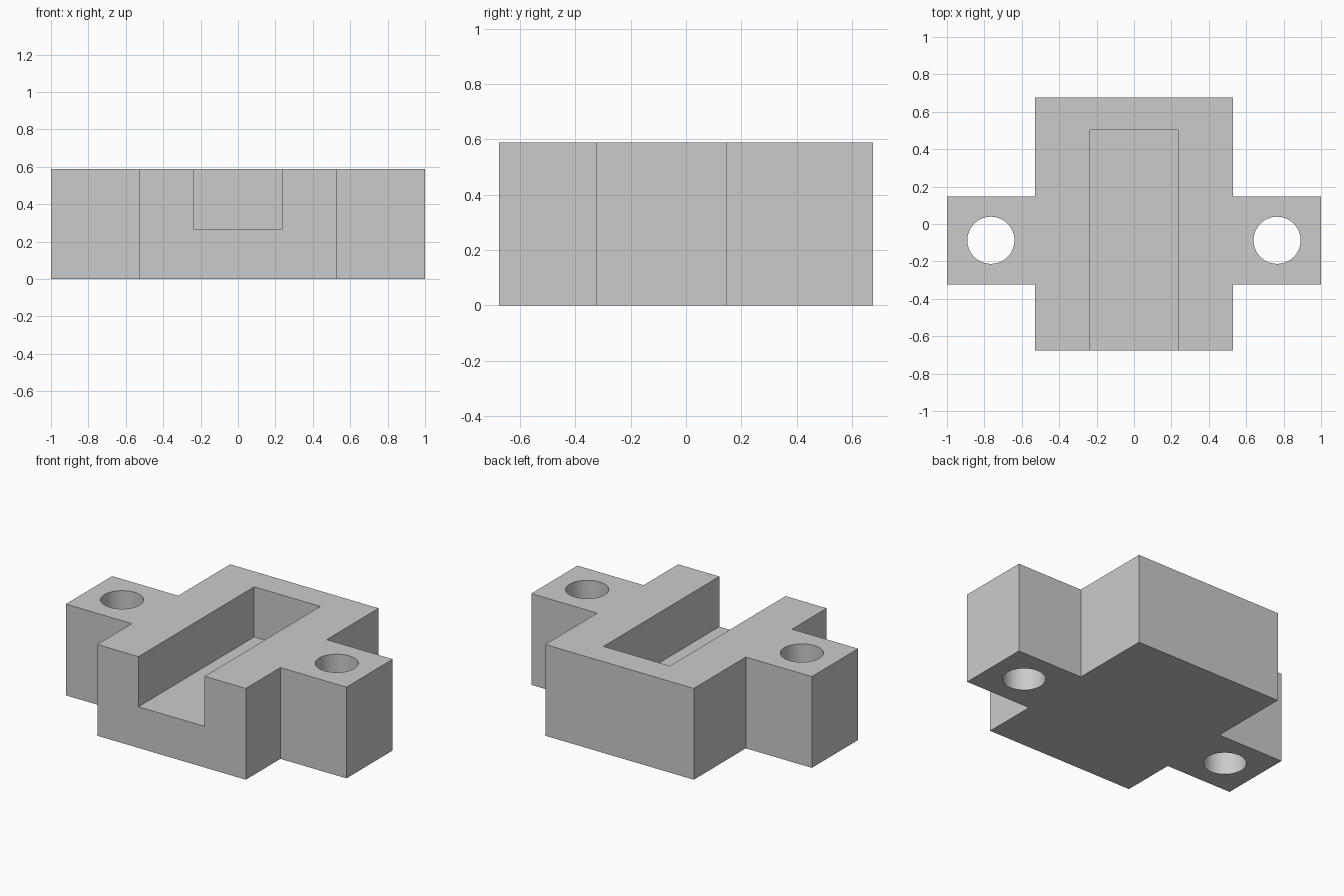
import bpy
import bmesh

cube = bpy.data.objects.get("Cube")
if cube:
    bpy.data.objects.remove(cube, do_unlink=True)

HEIGHT = 0.588
HALF_DEPTH = 0.676
BODY_X = 0.529
ARM_FRONT, ARM_BACK = -0.324, 0.147

grey = bpy.data.materials.new("plain grey")
grey.use_nodes = True
colour = (0.6, 0.6, 0.6, 1)
grey.diffuse_color = colour
grey.node_tree.nodes["Principled BSDF"].inputs["Base Color"].default_value = colour


def prism(name, outline, bottom, top):
    """Extrude a flat outline upward into a solid."""
    bm = bmesh.new()
    face = bm.faces.new([bm.verts.new((x, y, bottom)) for x, y in outline])
    result = bmesh.ops.extrude_face_region(bm, geom=[face])
    verts = [v for v in result["geom"] if isinstance(v, bmesh.types.BMVert)]
    bmesh.ops.translate(bm, verts=verts, vec=(0, 0, top - bottom))
    bmesh.ops.recalc_face_normals(bm, faces=bm.faces)
    mesh = bpy.data.meshes.new(name)
    bm.to_mesh(mesh)
    bm.free()
    mesh.materials.append(grey)
    obj = bpy.data.objects.new(name, mesh)
    bpy.context.collection.objects.link(obj)
    return obj


def cut(target, cutter):
    """Subtract the cutter, then discard it."""
    mod = target.modifiers.new("cut", "BOOLEAN")
    mod.operation = "DIFFERENCE"
    mod.solver = "EXACT"
    mod.object = cutter
    bpy.context.view_layer.objects.active = target
    bpy.ops.object.modifier_apply(modifier=mod.name)
    bpy.data.objects.remove(cutter, do_unlink=True)


# Cross-shaped block: right half outline, mirrored for the left
right_side = [(BODY_X, -HALF_DEPTH), (BODY_X, ARM_FRONT), (1, ARM_FRONT),
              (1, ARM_BACK), (BODY_X, ARM_BACK), (BODY_X, HALF_DEPTH)]
left_side = [(-x, y) for x, y in reversed(right_side)]
block = prism("mounting_block", right_side + left_side, 0, HEIGHT)

# Slot open at the front and top
slot_x, slot_back, slot_floor = 0.236, 0.502, 0.265
slot = prism("slot_cutter", [(-slot_x, -1), (slot_x, -1),
                             (slot_x, slot_back), (-slot_x, slot_back)],
             slot_floor, 1)
cut(block, slot)

# Screw hole through each arm
for side in (-1, 1):
    bpy.ops.mesh.primitive_cylinder_add(vertices=64, radius=0.126, depth=2,
                                        location=(side * 0.765, -0.087, 0.3))
    drill = bpy.context.object
    drill.data.materials.append(grey)
    cut(block, drill)

# Smooth hole walls, sharp block edges
bpy.ops.object.select_all(action="DESELECT")
block.select_set(True)
bpy.context.view_layer.objects.active = block
bpy.ops.object.shade_smooth_by_angle()
